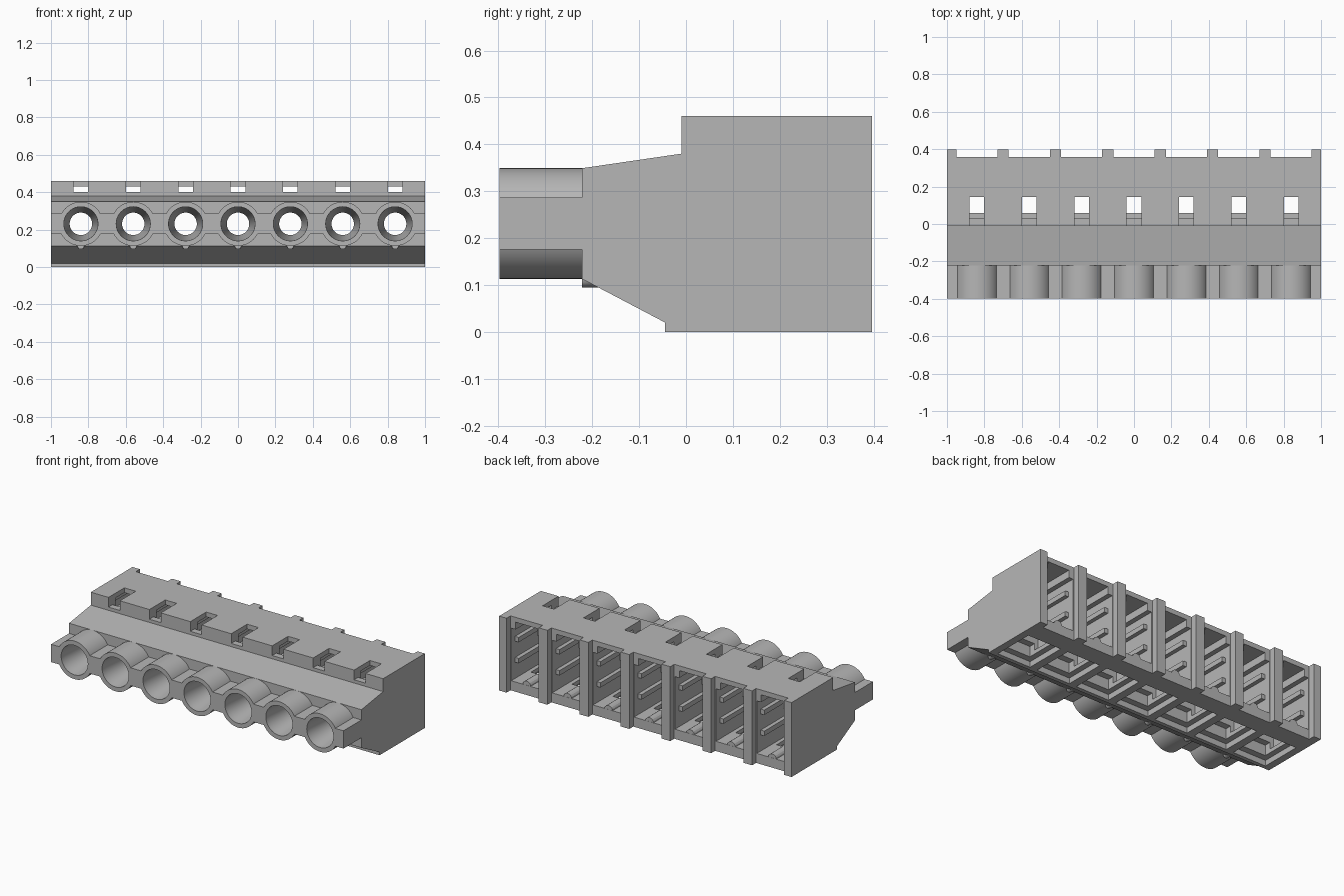
import bpy, bmesh, math
from mathutils import Matrix, Vector

if "Cube" in bpy.data.objects:
    bpy.data.objects.remove(bpy.data.objects["Cube"], do_unlink=True)

PITCH = 0.28
CELLS = [(i - 3) * PITCH for i in range(7)]
AXIS_Z = 0.231

grey = bpy.data.materials.new("housing grey")
grey.use_nodes = True
grey.diffuse_color = (0.47, 0.47, 0.47, 1)
grey.node_tree.nodes["Principled BSDF"].inputs["Base Color"].default_value = (0.47, 0.47, 0.47, 1)


def finish(bm, name):
    bmesh.ops.recalc_face_normals(bm, faces=bm.faces)
    mesh = bpy.data.meshes.new(name)
    bm.to_mesh(mesh)
    bm.free()
    mesh.materials.append(grey)
    obj = bpy.data.objects.new(name, mesh)
    bpy.context.collection.objects.link(obj)
    return obj


def add_box(bm, x, y, z):
    size = (x[1] - x[0], y[1] - y[0], z[1] - z[0])
    mid = ((x[0] + x[1]) / 2, (y[0] + y[1]) / 2, (z[0] + z[1]) / 2)
    mat = Matrix.Translation(mid) @ Matrix.Diagonal((*size, 1))
    bmesh.ops.create_cube(bm, size=1, matrix=mat)


def add_round(bm, x, z, rings, sides=48):
    """Solid of revolution along y from (y, radius) rings."""
    loops = []
    for y, r in rings:
        loops.append([bm.verts.new((x + r * math.cos(a), y, z + r * math.sin(a)))
                      for a in (math.tau * k / sides for k in range(sides))])
    for a, b in zip(loops, loops[1:]):
        for k in range(sides):
            n = (k + 1) % sides
            bm.faces.new((a[k], a[n], b[n], b[k]))
    bm.faces.new(loops[0])
    bm.faces.new(loops[-1])


def boxes(name, half, y, z):
    """One box per cell, centred on the cell."""
    bm = bmesh.new()
    for x in CELLS:
        add_box(bm, (x - half, x + half), y, z)
    return finish(bm, name)


def rounds(name, z, rings, sides=48):
    bm = bmesh.new()
    for x in CELLS:
        add_round(bm, x, z, rings, sides)
    return finish(bm, name)


def combine(target, tool, operation):
    mod = target.modifiers.new("combine", 'BOOLEAN')
    mod.operation = operation
    mod.solver = 'EXACT'
    mod.object = tool
    bpy.context.view_layer.update()
    deps = bpy.context.evaluated_depsgraph_get()
    mesh = bpy.data.meshes.new_from_object(target.evaluated_get(deps))
    target.modifiers.clear()
    target.data = mesh
    bpy.data.objects.remove(tool, do_unlink=True)


# Main housing from its side profile
profile = [(-0.222, 0.349), (-0.01, 0.38), (-0.01, 0.46), (0.397, 0.46),
           (0.397, 0), (-0.045, 0), (-0.045, 0.02), (-0.222, 0.113)]
bm = bmesh.new()
face = bm.faces.new([bm.verts.new((-1, y, z)) for y, z in profile])
ext = bmesh.ops.extrude_face_region(bm, geom=[face])
bmesh.ops.translate(bm, vec=Vector((2, 0, 0)),
                    verts=[v for v in ext["geom"] if isinstance(v, bmesh.types.BMVert)])
housing = finish(bm, "housing")

# Front web, wire entry tubes and the small marks under them
bm = bmesh.new()
add_box(bm, (-1, 1), (-0.398, -0.222), (0.176, 0.286))
combine(housing, finish(bm, "front_web"), 'UNION')
combine(housing, rounds("entry_tubes", AXIS_Z, [(-0.398, 0.118), (-0.2, 0.118)]), 'UNION')
combine(housing, rounds("entry_marks", 0.113, [(-0.222, 0.018), (-0.15, 0.018)], 16), 'UNION')

# Rear edge set back between the dividers
combine(housing, boxes("rear_setback", 0.11, (0.358, 0.5), (-0.1, 0.6)), 'DIFFERENCE')
# Contact chambers with a narrower slot under the roof
combine(housing, boxes("chambers", 0.105, (0.06, 0.45), (0.06, 0.385)), 'DIFFERENCE')
combine(housing, boxes("roof_slots", 0.075, (0.06, 0.45), (0.36, 0.43)), 'DIFFERENCE')
# Tapered wire bores
combine(housing, rounds("bores", AXIS_Z, [(-0.45, 0.093), (-0.36, 0.09), (-0.12, 0.06), (0.1, 0.06)]),
        'DIFFERENCE')
# Stepped latch windows in the top
combine(housing, boxes("top_notches", 0.039, (-0.05, 0.145), (0.4, 0.6)), 'DIFFERENCE')
combine(housing, boxes("notch_steps", 0.039, (0.03, 0.1), (0.37, 0.42)), 'DIFFERENCE')
# Pockets in the underside, open to the chambers
combine(housing, boxes("pockets", 0.115, (-0.02, 0.24), (-0.1, 0.035)), 'DIFFERENCE')
combine(housing, boxes("pocket_holes", 0.08, (0.02, 0.2), (-0.1, 0.1)), 'DIFFERENCE')

bpy.context.view_layer.objects.active = housing
housing.select_set(True)
bpy.ops.object.shade_smooth_by_angle(angle=math.radians(25))
housing.select_set(False)

# Guide rails on the chamber walls
bm = bmesh.new()
for x in CELLS:
    for side in (-1, 1):
        for z in (0.16, 0.29):
            xs = sorted((x + side * 0.106, x + side * 0.08))
            add_box(bm, xs, (0.06, 0.32), (z, z + 0.03))
finish(bm, "guide_rails")

# Rounded ridges on the chamber floors
rounds("floor_ridges", 0.057, [(0.24, 0.028), (0.357, 0.028)], 16)
